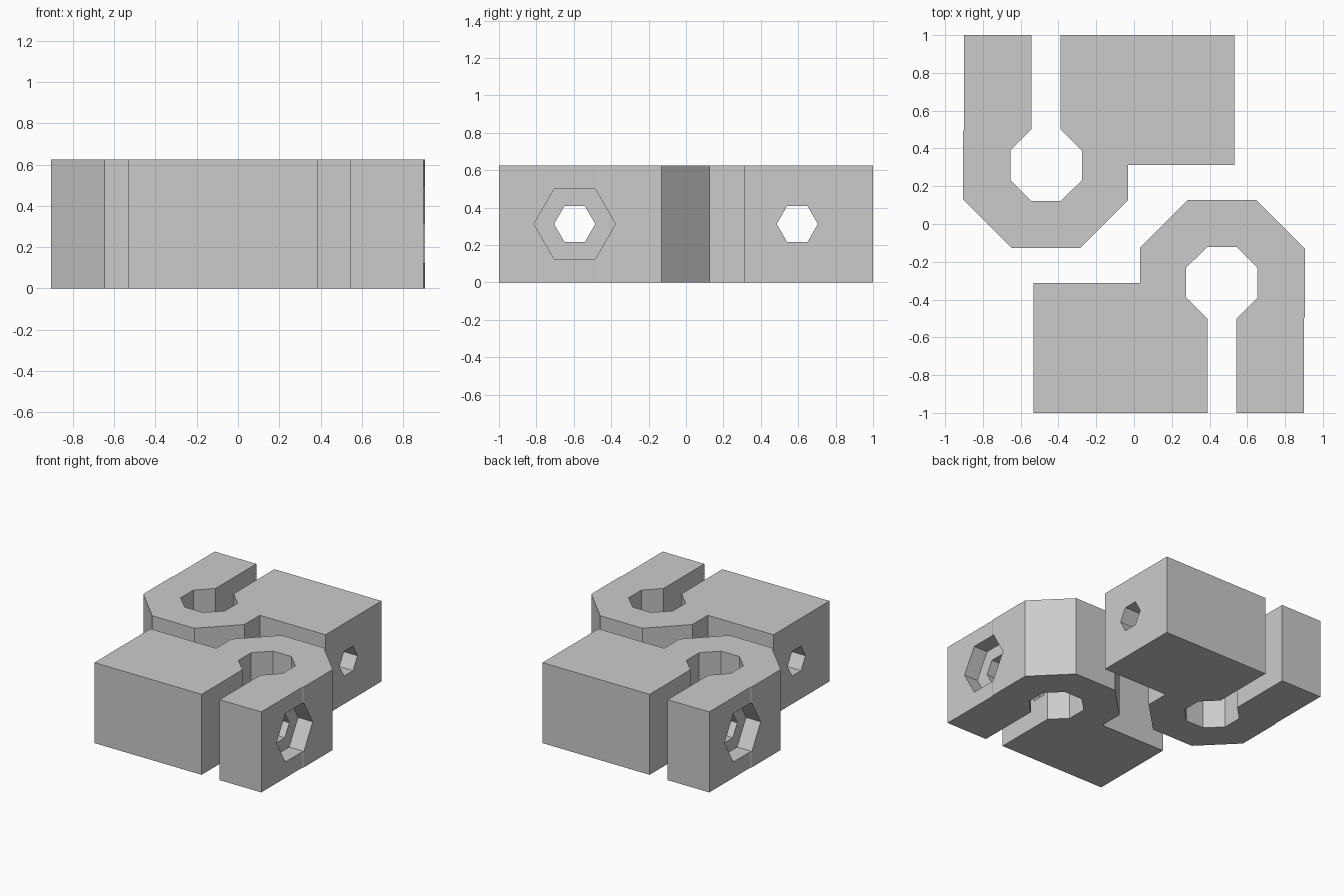
import bpy, bmesh
from math import cos, sin, pi
from mathutils import Matrix, Vector

if "Cube" in bpy.data.objects:
    bpy.data.objects.remove(bpy.data.objects["Cube"], do_unlink=True)

HEIGHT = 0.625
SCREW_Y, SCREW_Z = -0.595, HEIGHT / 2

grey = bpy.data.materials.new("plain grey")
grey.use_nodes = True
grey.diffuse_color = (0.6, 0.6, 0.6, 1)
grey.node_tree.nodes["Principled BSDF"].inputs["Base Color"].default_value = (0.6, 0.6, 0.6, 1)


def prism(name, outline, low, high, matrix=Matrix()):
    """Extrude a flat outline from low to high, then place it with a matrix."""
    bm = bmesh.new()
    face = bm.faces.new([bm.verts.new((u, v, low)) for u, v in outline])
    top = bmesh.ops.extrude_face_region(bm, geom=[face])
    verts = [g for g in top["geom"] if isinstance(g, bmesh.types.BMVert)]
    bmesh.ops.translate(bm, verts=verts, vec=Vector((0, 0, high - low)))
    bmesh.ops.transform(bm, matrix=matrix, verts=bm.verts)
    bmesh.ops.recalc_face_normals(bm, faces=bm.faces)
    mesh = bpy.data.meshes.new(name)
    bm.to_mesh(mesh)
    bm.free()
    mesh.materials.append(grey)
    obj = bpy.data.objects.new(name, mesh)
    bpy.context.collection.objects.link(obj)
    return obj


def hexagon(radius):
    return [(SCREW_Y + radius * cos(i * pi / 3), SCREW_Z + radius * sin(i * pi / 3))
            for i in range(6)]


def cut(target, cutter):
    cutter.hide_render = True
    mod = target.modifiers.new("cut", "BOOLEAN")
    mod.operation, mod.solver, mod.object = "DIFFERENCE", "EXACT", cutter
    bpy.context.view_layer.update()
    evaluated = target.evaluated_get(bpy.context.evaluated_depsgraph_get())
    mesh = bpy.data.meshes.new_from_object(evaluated)
    target.modifiers.clear()
    target.data = mesh
    bpy.data.objects.remove(cutter, do_unlink=True)


# Clamp outline: block, slot, eight-sided rod hole, thin jaw, chamfered end
clamp_outline = [
    (-0.533, -1), (0.388, -1), (0.388, -0.5),
    (0.275, -0.388), (0.275, -0.232), (0.388, -0.122), (0.543, -0.122),
    (0.655, -0.232), (0.655, -0.388), (0.543, -0.5),
    (0.543, -1), (0.9, -1), (0.9, -0.5), (0.906, -0.49), (0.906, -0.132),
    (0.647, 0.128), (0.285, 0.128), (0.032, -0.125), (0.032, -0.313), (-0.533, -0.313),
]
# Sends outline (u, v, depth) to (y, z, x)
along_x = Matrix(((0, 0, 1, 0), (1, 0, 0, 0), (0, 1, 0, 0), (0, 0, 0, 1)))

# Two identical clamps, the second turned half way round
for name, angle in (("front_clamp", 0), ("back_clamp", pi)):
    turn = Matrix.Rotation(angle, 4, "Z")
    clamp = prism(name, clamp_outline, 0, HEIGHT, turn)
    cut(clamp, prism("screw_hole_cutter", hexagon(0.11), -1.2, 1.2, turn @ along_x))
    cut(clamp, prism("nut_recess_cutter", hexagon(0.218), 0.78, 1.2, turn @ along_x))
